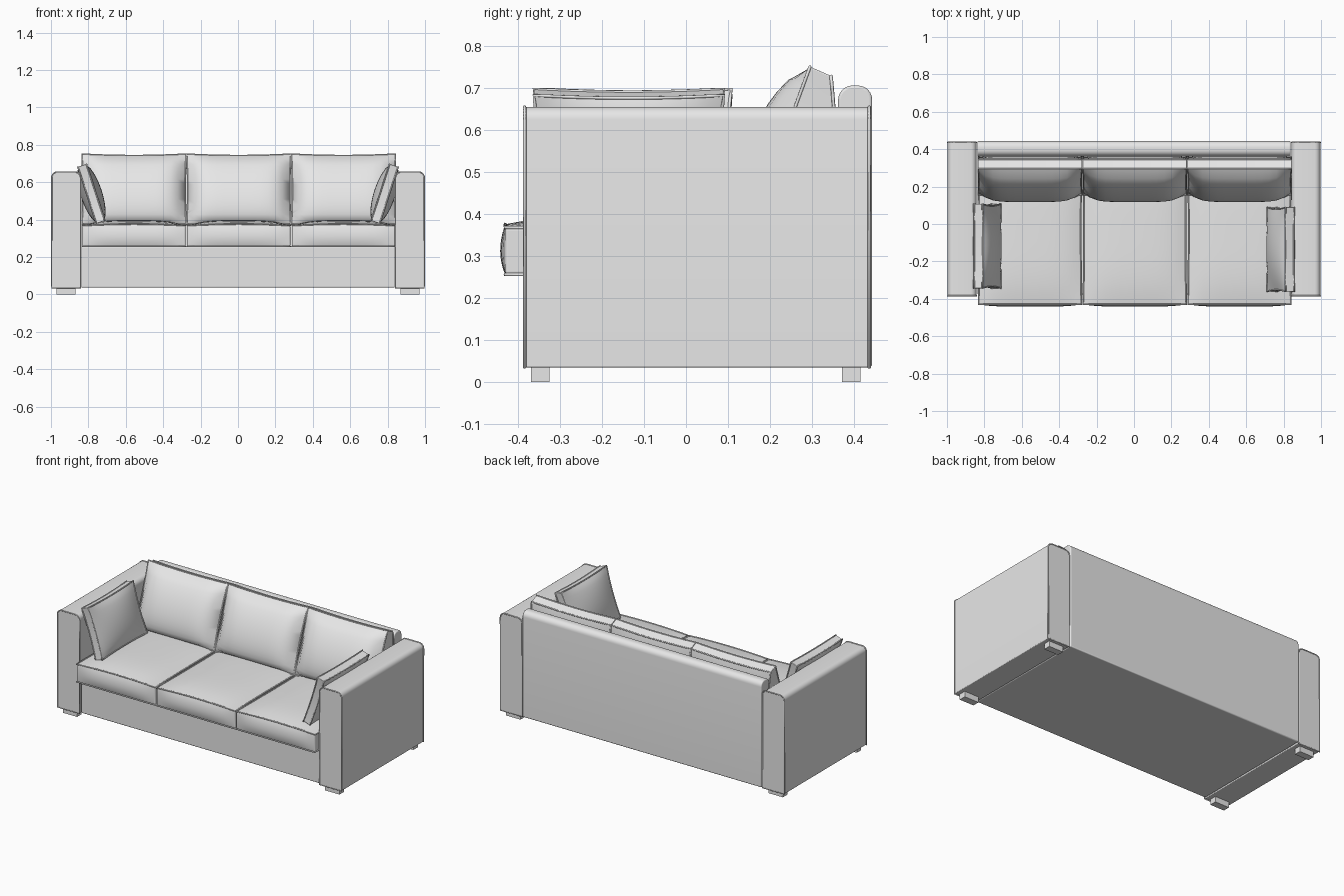
import bpy, bmesh, math
from mathutils import Vector

if "Cube" in bpy.data.objects:
    bpy.data.objects.remove(bpy.data.objects["Cube"], do_unlink=True)

fabric = bpy.data.materials.new("light_grey_fabric")
fabric.use_nodes = True
grey = (0.8, 0.8, 0.8, 1)
fabric.diffuse_color = grey
fabric.node_tree.nodes["Principled BSDF"].inputs["Base Color"].default_value = grey


def activate(obj):
    bpy.ops.object.select_all(action='DESELECT')
    obj.select_set(True)
    bpy.context.view_layer.objects.active = obj


def finish(name, bm, bevel=0.0, smooth=True):
    bmesh.ops.recalc_face_normals(bm, faces=bm.faces)
    mesh = bpy.data.meshes.new(name)
    bm.to_mesh(mesh)
    bm.free()
    obj = bpy.data.objects.new(name, mesh)
    bpy.context.collection.objects.link(obj)
    mesh.materials.append(fabric)
    if bevel:
        mod = obj.modifiers.new("soft_edges", 'BEVEL')
        mod.width, mod.segments = bevel, 3
        mod.limit_method, mod.angle_limit = 'ANGLE', math.radians(50)
    if smooth:
        activate(obj)
        bpy.ops.object.shade_smooth_by_angle(angle=math.radians(40))
    return obj


def piping(name, points, radius=0.004):
    """Closed sewn cord along a seam."""
    curve = bpy.data.curves.new(name, 'CURVE')
    curve.dimensions = '3D'
    curve.bevel_depth, curve.bevel_resolution = radius, 1
    spline = curve.splines.new('POLY')
    spline.points.add(len(points) - 1)
    for p, co in zip(spline.points, points):
        p.co = (*co, 1)
    spline.use_cyclic_u = True
    obj = bpy.data.objects.new(name, curve)
    bpy.context.collection.objects.link(obj)
    curve.materials.append(fabric)
    activate(obj)
    bpy.ops.object.convert(target='MESH')
    bpy.ops.object.shade_smooth()


def cushion(name, shape):
    """Grid cube mapped by shape(u, v, w), with a cord on both w faces."""
    bm = bmesh.new()
    bmesh.ops.create_cube(bm, size=2)
    bmesh.ops.subdivide_edges(bm, edges=bm.edges[:], cuts=13, use_grid_fill=True)
    for vert in bm.verts:
        vert.co = shape(*vert.co)
    finish(name, bm, bevel=0.007)
    corners = [(-1, -1), (1, -1), (1, 1), (-1, 1)]
    for side, w in (("a", -1), ("b", 1)):
        path = []
        for i, a in enumerate(corners):
            b = corners[(i + 1) % 4]
            path += [shape(a[0] + (b[0] - a[0]) * k / 14,
                           a[1] + (b[1] - a[1]) * k / 14, w) for k in range(14)]
        piping(f"{name}_piping_{side}", path)


def box(name, lo, hi, bevel=0.0):
    bm = bmesh.new()
    bmesh.ops.create_cube(bm, size=1)
    lo, hi = Vector(lo), Vector(hi)
    for v in bm.verts:
        v.co = (lo + hi) / 2 + v.co * (hi - lo)
    return finish(name, bm, bevel, smooth=bevel > 0)


def round_top(a, b, z0, z1, r):
    """Upright outline with rounded upper corners."""
    pts = [(a, z0), (b, z0)]
    for cx, start in ((b - r, 0), (a + r, 90)):
        for i in range(7):
            t = math.radians(start + 15 * i)
            pts.append((cx + r * math.cos(t), z1 - r + r * math.sin(t)))
    return pts


def extrude_outline(name, outline, place, start, end, bevel):
    bm = bmesh.new()
    face = bm.faces.new([bm.verts.new(place(p, q, start)) for p, q in outline])
    out = bmesh.ops.extrude_face_region(bm, geom=[face])
    for v in out["geom"]:
        if isinstance(v, bmesh.types.BMVert):
            v.co += place(0, 0, end) - place(0, 0, start)
    return finish(name, bm, bevel)


# Arms with corded front and rear panels, and block feet
for side, s in (("left", 1), ("right", -1)):
    outline = round_top(0.842, 0.996, 0.035, 0.655, 0.03)

    def place_arm(p, q, d, s=s):
        return Vector((s * p, d, q))
    extrude_outline(f"{side}_arm", outline, place_arm, -0.386, 0.438, 0.004)
    for end, y in (("front", -0.384), ("rear", 0.436)):
        piping(f"{side}_arm_{end}_piping", [place_arm(p, q, y) for p, q in outline])
    for end, y in (("front", -0.347), ("rear", 0.393)):
        box(f"{side}_{end}_foot", (s * 0.92 - 0.05, y - 0.022, 0),
            (s * 0.92 + 0.05, y + 0.022, 0.036))

# Base and backrest
box("base", (-0.838, -0.376, 0.037), (0.838, 0.4, 0.256), 0.005)
extrude_outline("backrest", round_top(0.362, 0.443, 0.037, 0.706, 0.034),
                lambda p, q, d: Vector((d, p, q)), -0.838, 0.838, 0.006)


# Seat and back cushions, three of each
def seat_shape(cx):
    def shape(u, v, w):
        crown = (1 - u ** 4) * (1 - v ** 4)
        x = cx + u * (0.276 - 0.004 * (1 - v * v))
        y = -0.04 + 0.39 * v
        if v < 0:
            y += 0.012 * v * (1 - u ** 4) * (1 - w * w)
        z = 0.312 + 0.056 * w + (0.022 if w > 0 else 0.004) * w * crown
        if w > 0:
            z += 0.008 * w * (1 - u * u)
        return Vector((x, y, z))
    return shape


def back_shape(cx):
    def shape(u, v, w):
        t, rear = (v + 1) / 2, (w + 1) / 2
        belly = math.sqrt(max(0, 1 - v * v)) * (1 - u ** 6)
        front_y = 0.157 + 0.138 * t - 0.084 * belly
        rear_y = 0.358 - 0.013 * t ** 3 + 0.006 * belly
        x = cx + u * (0.279 - 0.006 * (1 - v * v))
        z = 0.375 + 0.376 * t - t * (0.022 * rear + 0.008 * (1 - u * u))
        return Vector((x, front_y + (rear_y - front_y) * rear, z))
    return shape


for label, cx in (("right", -0.556), ("middle", 0.004), ("left", 0.564)):
    cushion(f"{label}_seat_cushion", seat_shape(cx))
    cushion(f"{label}_back_cushion", back_shape(cx))


# Throw pillows leaning against the arms
def pillow_shape(s, cy):
    lean = math.radians(18)

    def shape(u, v, w):
        a = u * (0.226 - 0.01 * (1 - v * v))
        b = v * (0.160 - 0.007 * (1 - u * u))
        c = w * (0.024 + 0.034 * (1 - u * u) * (1 - v * v) ** 0.7)
        x = 0.784 + b * math.sin(lean) + c * math.cos(lean)
        z = 0.538 + b * math.cos(lean) - c * math.sin(lean)
        return Vector((s * x, cy + a, z))
    return shape


cushion("left_throw_pillow", pillow_shape(1, -0.136))
cushion("right_throw_pillow", pillow_shape(-1, -0.118))
